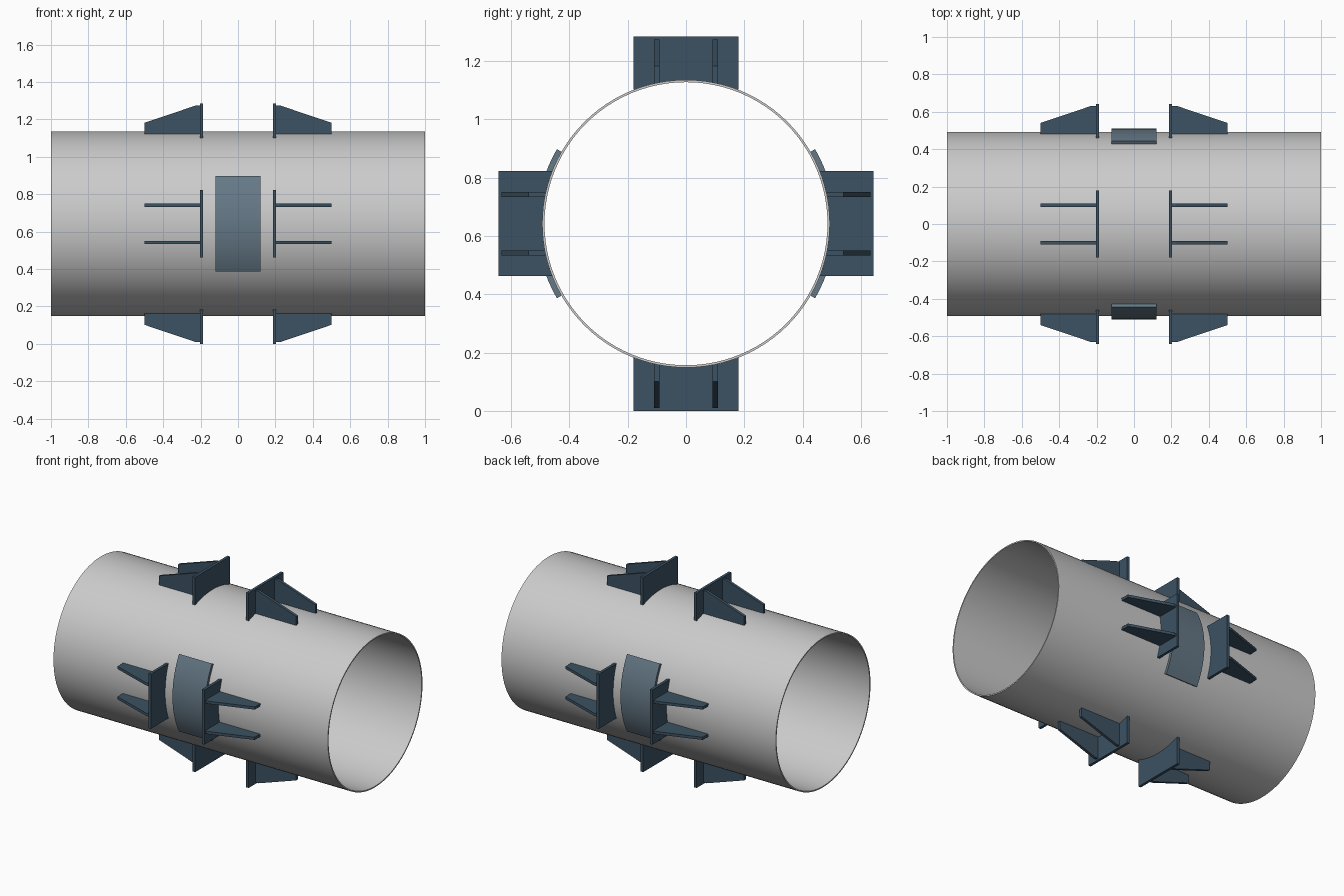
import bpy
import bmesh
from math import sin, cos, pi, sqrt, asin
from mathutils import Matrix, Vector

if "Cube" in bpy.data.objects:
    bpy.data.objects.remove(bpy.data.objects["Cube"])

ZC = 0.642      # pipe axis height
R = 0.493       # pipe outer radius
R_IN = 0.485    # pipe inner radius


def material(name, rgb):
    m = bpy.data.materials.new(name)
    m.diffuse_color = (*rgb, 1)
    m.use_nodes = True
    m.node_tree.nodes["Principled BSDF"].inputs["Base Color"].default_value = m.diffuse_color
    return m


def prism(name, outline, offset, mat=None, roll=0, mirror=False, smooth=False):
    """Extrude an outline of 3D points, turn it about the pipe axis, optionally flip in x."""
    bm = bmesh.new()
    face = bm.faces.new([bm.verts.new(p) for p in outline])
    ext = bmesh.ops.extrude_face_region(bm, geom=[face])
    verts = [v for v in ext["geom"] if isinstance(v, bmesh.types.BMVert)]
    bmesh.ops.translate(bm, verts=verts, vec=Vector(offset))
    flip = Matrix.Diagonal((-1 if mirror else 1, 1, 1, 1))
    bm.transform(Matrix.Translation((0, 0, ZC)) @ Matrix.Rotation(roll, 4, 'X') @ flip)
    bmesh.ops.recalc_face_normals(bm, faces=bm.faces)
    me = bpy.data.meshes.new(name)
    bm.to_mesh(me)
    bm.free()
    ob = bpy.data.objects.new(name, me)
    bpy.context.collection.objects.link(ob)
    if mat:
        me.materials.append(mat)
    if smooth:
        smooth_object(ob)
    return ob


def smooth_object(ob):
    bpy.ops.object.select_all(action='DESELECT')
    bpy.context.view_layer.objects.active = ob
    ob.select_set(True)
    bpy.ops.object.shade_smooth_by_angle(angle=pi / 6)


def arc(radius, half_angle, n, x):
    """Points on a circle about the pipe axis, centred on straight up."""
    angles = [half_angle * (2 * i / n - 1) for i in range(n + 1)]
    return [(x, radius * sin(a), radius * cos(a)) for a in angles]


steel = material("bracket_steel", (0.045, 0.085, 0.125))
pad_steel = material("pad_steel", (0.13, 0.19, 0.24))

# Open pipe with a thin wall
N = 96
bm = bmesh.new()
rings = [[bm.verts.new((x, r * sin(2 * pi * i / N), ZC + r * cos(2 * pi * i / N)))
          for i in range(N)] for x, r in ((-1, R), (1, R), (1, R_IN), (-1, R_IN))]
for k in range(4):
    a, b = rings[k], rings[(k + 1) % 4]
    for i in range(N):
        j = (i + 1) % N
        bm.faces.new((a[i], a[j], b[j], b[i]))
bmesh.ops.recalc_face_normals(bm, faces=bm.faces)
pipe_mesh = bpy.data.meshes.new("pipe")
bm.to_mesh(pipe_mesh)
bm.free()
pipe = bpy.data.objects.new("pipe", pipe_mesh)
bpy.context.collection.objects.link(pipe)
smooth_object(pipe)

# Stop brackets: four around the pipe, mirrored to both sides of the middle
W, TOP = 0.18, 0.642
GY, GT = 0.1, 0.018
foot = sqrt(R * R - (GY + GT / 2) ** 2)
for q, side in enumerate(("top", "front", "bottom", "back")):
    for mirror, end in ((False, "right"), (True, "left")):
        tag = f"{side}_{end}"
        # Plate with its foot cut to the pipe curve
        plate = arc(R, asin(W / R), 12, 0.186) + [(0.186, W, TOP), (0.186, -W, TOP)]
        prism("stop_plate_" + tag, plate, (0.018, 0, 0), steel, q * pi / 2, mirror)
        # Pair of tapered gussets behind the plate
        for n, y in enumerate((-GY, GY)):
            y0 = y - GT / 2
            gusset = [(0.204, y0, foot), (0.5, y0, foot), (0.5, y0, 0.54),
                      (0.227, y0, 0.632), (0.204, y0, 0.632)]
            prism(f"gusset_{tag}_{n + 1}", gusset, (0, GT, 0), steel, q * pi / 2, mirror)

# Curved wear pads on the front and back of the pipe
for roll, side in ((pi / 2, "front"), (-pi / 2, "back")):
    outline = arc(0.511, pi / 6, 16, -0.12) + arc(R, pi / 6, 16, -0.12)[::-1]
    prism("wear_pad_" + side, outline, (0.24, 0, 0), pad_steel, roll, smooth=True)
